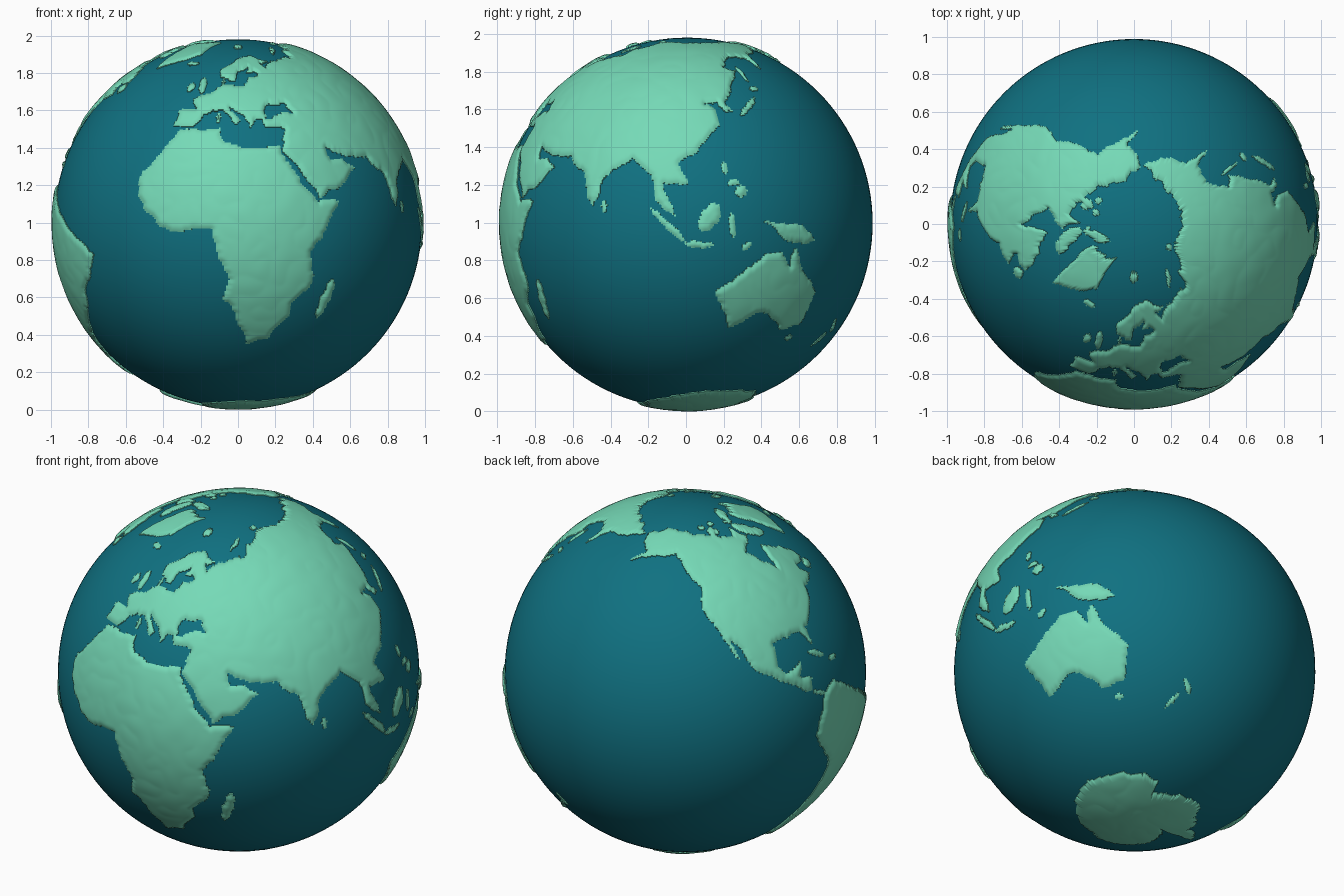
import bpy
import bmesh
import math
import random
from mathutils import Matrix, Vector, noise

random.seed(4)

RADIUS = 0.983          # ocean radius
COLUMNS = 600           # land grid cells around the equator
ROWS = COLUMNS // 2
STEP = 360 / COLUMNS
FRONT_LONGITUDE = 17
TILT = Matrix.Rotation(math.radians(6), 3, 'X')
CENTRE = Vector((0, 0.006, 0.997))

# Coarse coastlines as (longitude, latitude); finer detail is added by roughen()
africa = [
    (-6, 36), (10, 37), (11, 33), (19, 30), (32, 31), (37, 21), (43, 12), (51, 12),
    (40, -3), (41, -15), (35, -20), (35, -24), (28, -33), (20, -35), (12, -18),
    (14, -11), (9, 4), (-8, 4), (-17, 14), (-17, 21), (-10, 30)]
europe = [
    (-9, 37), (-2, 37), (3, 42), (10, 44), (16, 38), (18, 40), (13, 45), (19, 42),
    (22, 37), (24, 40), (29, 41), (28, 43), (31, 46), (38, 46), (48, 42), (60, 45),
    (62, 69), (44, 67), (30, 60), (23, 58), (20, 54), (8, 54), (-4, 48), (-1, 44), (-9, 43)]
scandinavia = [
    (32, 60), (22, 61), (25, 65), (17, 61), (15, 56), (7, 58), (5, 62), (15, 68),
    (27, 71), (41, 67), (33, 66), (37, 61)]
west_asia = [
    (27, 40), (41, 42), (38, 45), (60, 50), (67, 25), (57, 26), (49, 30), (51, 25),
    (56, 25), (60, 22), (52, 16), (44, 13), (39, 21), (33, 29), (36, 36), (28, 37)]
asia = [
    (56, 68), (68, 69), (72, 73), (104, 77), (140, 72), (180, 69), (190, 66), (179, 62),
    (163, 60), (157, 51), (156, 58), (143, 59), (135, 54), (141, 52), (132, 43), (127, 39),
    (129, 35), (126, 35), (124, 39), (118, 39), (122, 37), (122, 30), (113, 22), (106, 19),
    (109, 12), (101, 13), (104, 2), (98, 8), (97, 16), (91, 22), (80, 15), (77, 8),
    (73, 20), (67, 25), (58, 26)]
north_america = [
    (-168, 66), (-156, 71), (-95, 68), (-92, 72), (-82, 67), (-94, 60), (-80, 52),
    (-78, 62), (-65, 59), (-56, 52), (-66, 50), (-60, 46), (-70, 43), (-76, 35), (-81, 31),
    (-80, 25), (-84, 30), (-97, 28), (-97, 21), (-94, 18), (-87, 21), (-88, 16), (-83, 15),
    (-83, 10), (-76, 8), (-86, 11), (-105, 20), (-114, 31), (-110, 23), (-124, 40),
    (-124, 48), (-140, 60), (-165, 54), (-158, 59), (-165, 62)]
south_america = [
    (-78, 8), (-72, 12), (-50, 1), (-35, -6), (-39, -14), (-48, -26), (-58, -36),
    (-66, -45), (-68, -55), (-74, -50), (-70, -18), (-81, -5)]
australia = [
    (114, -22), (122, -18), (131, -12), (137, -12), (140, -17), (142, -11), (146, -19),
    (153, -26), (150, -37), (140, -38), (131, -31), (118, -35)]
antarctica = [
    (-184, -92), (-184, -78), (-135, -74), (-75, -73), (-57, -63), (-61, -74), (-60, -82),
    (-20, -73), (30, -69), (113, -66), (150, -69), (170, -72), (165, -78), (184, -78),
    (184, -92)]
greenland = [(-45, 60), (-54, 69), (-68, 77), (-30, 83), (-20, 71)]
new_guinea = [(131, -1), (145, -4), (151, -10), (138, -8), (133, -3)]

# Islands as ellipses: longitude, latitude, half width, half height, optional turn
northern_islands = {
    "britain": (-2, 54, 4, 2, 110), "ireland": (-8, 53, 2, 2), "iceland": (-18, 65, 5, 1),
    "svalbard": (17, 79, 7, 2), "sardinia": (9, 41, 1, 2), "denmark": (9, 56, 1, 2),
    "novaya_zemlya": (60, 74, 8, 1, 20), "severnaya": (98, 79, 6, 1),
    "newfoundland": (-56, 49, 3, 2), "baffin": (-75, 69, 13, 3, -15),
    "ellesmere": (-80, 79, 10, 3, 10), "victoria": (-111, 71, 6, 2),
    "banks": (-122, 73, 4, 1), "devon": (-86, 75, 6, 1), "melville": (-110, 75, 5, 1),
}
southern_islands = {
    "honshu": (136, 36, 6, 1, 35), "hokkaido": (143, 43, 2, 1), "sakhalin": (143, 50, 1, 4),
    "luzon": (121, 16, 1, 2), "visayas": (123, 11, 2, 1), "mindanao": (125, 8, 2, 2),
    "borneo": (114, 1, 5, 3, 50), "sumatra": (101, 0, 8, 1, -50), "java": (110, -7, 5, 1, -7),
    "sulawesi": (121, -2, 1, 4), "timor": (125, -9, 2, 1, 25), "tasmania": (147, -42, 2, 1),
    "north_zealand": (176, -39, 3, 1, -55), "south_zealand": (170, -44, 4, 1, 40),
    "madagascar": (47, -19, 7, 2, 75), "sri_lanka": (81, 8, 1, 2),
    "cuba": (-79, 22, 4, 1, -18), "hispaniola": (-71, 19, 2, 1),
}


def ellipse(lon, lat, width, height, turn=0):
    spin = Matrix.Rotation(math.radians(turn), 2)
    angles = [math.tau * k / 8 for k in range(8)]
    return [Vector((lon, lat)) + spin @ Vector((width * math.cos(a), height * math.sin(a)))
            for a in angles]


def roughen(outline):
    """Break long coast segments with small random midpoint offsets."""
    points = [Vector(p) for p in outline]
    for _ in range(4):
        finer = []
        for here, there in zip(points, points[1:] + points[:1]):
            finer.append(here)
            edge = there - here
            if edge.length > 1.5:
                side = edge.orthogonal().normalized() * min(edge.length, 8)
                finer.append(here + edge / 2 + side * random.uniform(-0.12, 0.12))
        points = finer
    return points


def fill_cells(outline, cells):
    """Mark the grid cells inside an outline, row by row."""
    edges = list(zip(outline, outline[1:] + outline[:1]))
    for row in range(ROWS):
        lat = (row + 0.5) * STEP - 90
        hits = sorted(a.x + (b.x - a.x) * (lat - a.y) / (b.y - a.y)
                      for a, b in edges if (a.y > lat) != (b.y > lat))
        for west, east in zip(hits[::2], hits[1::2]):
            for column in range(round(west / STEP), round(east / STEP)):
                cells.add((column % COLUMNS, row))


def direction(column, row):
    """Unit vector to a grid corner on the tilted globe."""
    lon = math.radians(column * STEP - FRONT_LONGITUDE)
    lat = math.radians(row * STEP - 90)
    level = math.cos(lat)
    return TILT @ Vector((level * math.sin(lon), -level * math.cos(lon), math.sin(lat)))


def flat_material(name, colour):
    mat = bpy.data.materials.new(name)
    mat.use_nodes = True
    mat.diffuse_color = (*colour, 1)
    shader = mat.node_tree.nodes["Principled BSDF"]
    shader.inputs["Base Color"].default_value = (*colour, 1)
    return mat


def add_object(name, bm, mat):
    mesh = bpy.data.meshes.new(name)
    bm.to_mesh(mesh)
    bm.free()
    mesh.materials.append(mat)
    obj = bpy.data.objects.new(name, mesh)
    obj.location = CENTRE
    bpy.context.collection.objects.link(obj)
    bpy.ops.object.select_all(action='DESELECT')
    obj.select_set(True)
    bpy.context.view_layer.objects.active = obj
    bpy.ops.object.shade_smooth_by_angle(angle=math.radians(60))


if "Cube" in bpy.data.objects:
    bpy.data.objects.remove(bpy.data.objects["Cube"])

# Ocean ball
ball = bmesh.new()
bmesh.ops.create_uvsphere(ball, u_segments=128, v_segments=64, radius=RADIUS)
add_object("ocean", ball, flat_material("deep teal", (0.005, 0.165, 0.22)))

# Land shell
cells = set()
outlines = [africa, europe, scandinavia, west_asia, asia, north_america, south_america,
            australia, antarctica, greenland, new_guinea]
for group in (northern_islands, southern_islands):
    outlines += [ellipse(*island) for island in group.values()]
for outline in outlines:
    fill_cells(roughen(outline), cells)
land = bmesh.new()
grid = {}


def corner(column, row):
    key = (0 if row in (0, ROWS) else column % COLUMNS, row)
    if key not in grid:
        grid[key] = land.verts.new(direction(*key))
    return grid[key]


for c, r in sorted(cells):
    ring = [corner(c, r), corner(c + 1, r), corner(c + 1, r + 1), corner(c, r + 1)]
    land.faces.new(list(dict.fromkeys(ring)))

# Rounded shores: height grows with each ring away from the coast
coast = [e for e in land.edges if e.is_boundary]
ring = {v for e in coast for v in e.verts}
heights = {}
for height in (0.005, 0.010, 0.013):
    heights.update({v: height for v in ring})
    ring = {e.other_vert(v) for v in ring for e in v.link_edges} - heights.keys()
for v in land.verts:
    ridges = 0.003 * abs(noise.noise(v.co * 9)) - 0.001
    v.co *= RADIUS + heights.get(v, 0.0145) + ridges

# Shore walls reaching below the water
for v in bmesh.ops.extrude_edge_only(land, edges=coast)["geom"]:
    if isinstance(v, bmesh.types.BMVert):
        v.co = v.co.normalized() * (RADIUS - 0.004)
add_object("continents", land, flat_material("mint green", (0.18, 0.70, 0.475)))
